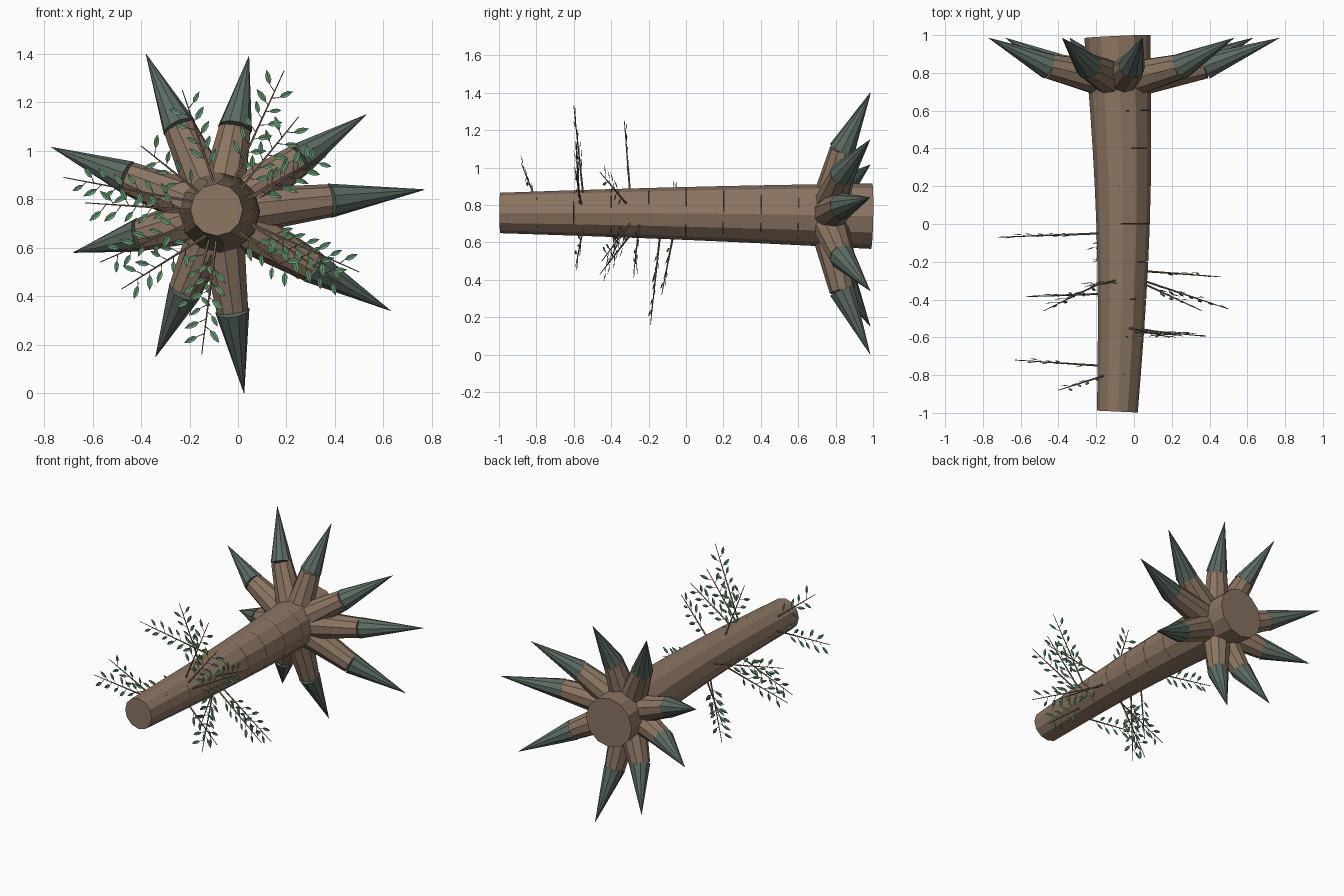
import bpy, bmesh, math, random
from mathutils import Vector, Matrix

random.seed(4)
cube = bpy.data.objects.get("Cube")
if cube:
    bpy.data.objects.remove(cube)


def material(name, rgb):
    m = bpy.data.materials.new(name)
    m.use_nodes = True
    m.diffuse_color = (*rgb, 1)
    m.node_tree.nodes["Principled BSDF"].inputs["Base Color"].default_value = (*rgb, 1)
    return m


bark = material("brown bark", (0.26, 0.18, 0.125))
tip_mat = material("dark grey green", (0.11, 0.15, 0.125))
leaf_mat = material("leaf green", (0.13, 0.31, 0.17))


def cone(bm, a, b, r1, r2, sides, mat=0):
    """Tapered prism from point a to point b."""
    d = b - a
    turn = d.to_track_quat('Z', 'Y').to_matrix().to_4x4()
    place = Matrix.Translation((a + b) / 2) @ turn
    old = set(bm.faces)
    bmesh.ops.create_cone(bm, cap_ends=True, segments=sides, radius1=r1,
                          radius2=r2, depth=d.length, matrix=place)
    for f in bm.faces:
        if f not in old:
            f.material_index = mat


def finish(bm, name, mats):
    me = bpy.data.meshes.new(name)
    bm.to_mesh(me)
    bm.free()
    for m in mats:
        me.materials.append(m)
    ob = bpy.data.objects.new(name, me)
    bpy.context.collection.objects.link(ob)
    return ob


# Trunk: a gently bowed stack of tapered logs
def trunk_point(t):
    bow = math.sin(math.pi * t)
    return Vector((-0.088 + 0.03 * bow, -0.993 + 1.986 * t,
                   0.757 - 0.017 * t + 0.006 * bow))


bm = bmesh.new()
steps = 10
for i in range(steps):
    t, u = i / steps, (i + 1) / steps
    cone(bm, trunk_point(t), trunk_point(u), 0.108 + 0.067 * t,
         0.108 + 0.067 * u, 12)
finish(bm, "trunk", [bark])

# Roots: brown base, dark pointed end, as x and z of each tip
root_tips = [(-0.38, 1.40), (0.045, 1.39), (0.53, 1.15), (0.77, 0.84),
             (0.63, 0.34), (0.025, 0.0), (-0.34, 0.15), (-0.68, 0.58),
             (-0.77, 1.015)]
hub = Vector((-0.08, 0.75, 0.74))
for n, (x, z) in enumerate(root_tips):
    tip = Vector((x, 0.985, z))
    mid = hub.lerp(tip, 0.54)
    mid.y = 0.835
    bm = bmesh.new()
    cone(bm, hub, mid, 0.105, 0.068, 10)
    cone(bm, mid, tip, 0.071, 0.001, 10, 1)
    finish(bm, f"root_{n + 1}", [bark, tip_mat])


# Leafy twigs
def leaf(bm, base, along, side, size):
    """Folded pointed leaf."""
    up = along.cross(side).normalized()

    def point(l, w, h=0.0):
        return bm.verts.new(base + size * (along * l + side * w + up * h))
    root, end, rib = point(0, 0), point(1, 0), point(0.5, 0, -0.07)
    for s in (-1, 1):
        edge = [point(0.3, 0.17 * s), point(0.65, 0.16 * s)]
        loop = [root, edge[0], edge[1], end, rib]
        f = bm.faces.new(loop if s < 0 else loop[::-1])
        f.material_index = 1


twigs = [  # base, tip
    ((-0.19, -0.05, 0.79), (-0.72, -0.07, 0.89)),
    ((-0.18, -0.75, 0.755), (-0.63, -0.72, 0.785)),
    ((-0.15, -0.80, 0.82), (-0.40, -0.88, 1.02)),
    ((-0.13, -0.29, 0.65), (-0.48, -0.46, 0.43)),
    ((-0.18, -0.37, 0.71), (-0.57, -0.385, 0.54)),
    ((0.05, -0.30, 0.70), (0.50, -0.45, 0.50)),
    ((0.06, -0.32, 0.81), (0.36, -0.46, 0.975)),
    ((0.06, -0.25, 0.69), (0.46, -0.28, 0.43)),
    ((-0.03, -0.55, 0.85), (0.19, -0.60, 1.33)),
    ((0.00, -0.57, 0.83), (0.25, -0.59, 1.14)),
    ((0.03, -0.56, 0.80), (0.38, -0.595, 1.0)),
    ((-0.1, -0.30, 0.87), (-0.23, -0.33, 1.25)),
    ((-0.09, -0.14, 0.63), (-0.15, -0.19, 0.16)),
    ((-0.12, -0.07, 0.63), (-0.20, -0.13, 0.32)),
    ((0.0, -0.55, 0.67), (0.25, -0.59, 0.47)),
]
for n, (a, b) in enumerate(twigs):
    a, b = Vector(a), Vector(b)
    d = (b - a).normalized()
    across = d.cross(Vector((0, 1, 0))).normalized()
    bm = bmesh.new()
    cone(bm, a, b, 0.006, 0.002, 5)
    count = max(6, int((b - a).length / 0.042))
    for i in range(count):
        s = 1 if i % 2 else -1
        start = a.lerp(b, 0.18 + 0.7 * i / count)
        tilt = Vector((0, random.uniform(-0.25, 0.25), 0))
        out = (d * 0.6 + across * s + tilt).normalized()
        stalk_end = start + out * random.uniform(0.012, 0.035)
        cone(bm, start, stalk_end, 0.002, 0.0015, 4)
        grow = (d * random.uniform(0.5, 1.4) + across * s + tilt).normalized()
        side = grow.cross(Vector((0, 1, 0))).normalized()
        leaf(bm, stalk_end, grow, side, random.uniform(0.052, 0.068))
    finish(bm, f"twig_{n + 1}", [bark, leaf_mat])
